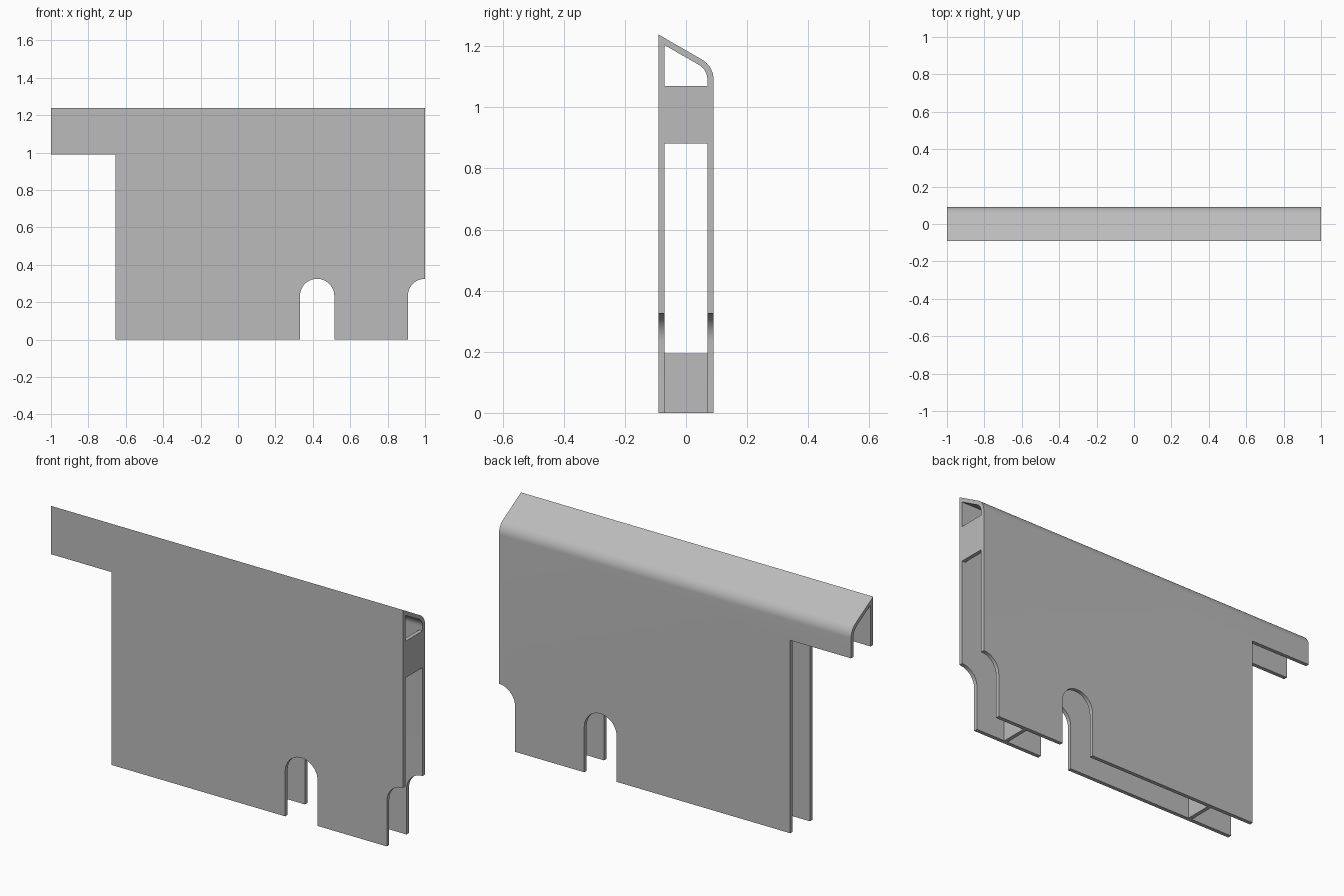
import bpy, bmesh, math
from mathutils import Vector

if "Cube" in bpy.data.objects:
    bpy.data.objects.remove(bpy.data.objects["Cube"])

grey = bpy.data.materials.new("grey")
grey.diffuse_color = (0.5, 0.5, 0.5, 1)
grey.use_nodes = True
grey.node_tree.nodes["Principled BSDF"].inputs["Base Color"].default_value = grey.diffuse_color

T = 0.02           # sheet thickness
W = 0.09           # half width
APEX = 1.238       # front top edge
SLOPE = math.radians(30)


def prism(name, pts, axis, lo, hi):
    """Extrude a 2D outline along x (points are y,z) or y (points are x,z)."""
    bm = bmesh.new()
    place = (lambda p: Vector((lo, p[0], p[1]))) if axis == "x" else (lambda p: Vector((p[0], lo, p[1])))
    face = bm.faces.new([bm.verts.new(place(p)) for p in pts])
    new = bmesh.ops.extrude_face_region(bm, geom=[face])["geom"]
    shift = Vector((hi - lo, 0, 0)) if axis == "x" else Vector((0, hi - lo, 0))
    bmesh.ops.translate(bm, verts=[v for v in new if isinstance(v, bmesh.types.BMVert)], vec=shift)
    bmesh.ops.recalc_face_normals(bm, faces=bm.faces)
    me = bpy.data.meshes.new(name)
    bm.to_mesh(me)
    bm.free()
    me.materials.append(grey)
    ob = bpy.data.objects.new(name, me)
    bpy.context.collection.objects.link(ob)
    return ob


def skin(inset, radius):
    """Section line: front wall, sloping top, rounded rear corner, rear wall."""
    y = W - inset
    top = APEX - inset * math.tan(SLOPE) - inset / math.cos(SLOPE)
    corner = top - 2 * y * math.tan(SLOPE)
    cz = corner - radius * math.tan(math.pi / 6)
    arc = []
    for i in range(13):
        a = math.radians(60 - 5 * i)
        arc.append((y - radius + radius * math.cos(a), cz + radius * math.sin(a)))
    return [(-y, 0), (-y, top)] + arc + [(y, 0)]


# Folded sheet cover
cover = prism("cover_shell", skin(0, 0.075) + skin(T, 0.055)[::-1], "x", -1, 1)


# Cutters: round-topped slots and the lower left step
def slot(cx, r=0.092, top=0.325):
    cz = top - r
    arc = [(cx + r * math.cos(math.pi * i / 24), cz + r * math.sin(math.pi * i / 24)) for i in range(25)]
    return [(cx + r, -0.1)] + arc + [(cx - r, -0.1)]


step = [(-1.1, -0.1), (-0.655, -0.1), (-0.655, 0.99), (-1.1, 0.99)]
for name, pts in (("slot_cutter", slot(0.423)), ("end_slot_cutter", slot(1.0)), ("step_cutter", step)):
    cutter = prism(name, pts, "y", -0.3, 0.3)
    cutter.hide_render = True
    bpy.context.view_layer.objects.active = cover
    mod = cover.modifiers.new(name, "BOOLEAN")
    mod.operation = "DIFFERENCE"
    mod.solver = "EXACT"
    mod.object = cutter
    bpy.ops.object.modifier_apply(modifier=mod.name)
    bpy.data.objects.remove(cutter)

bpy.ops.object.select_all(action="DESELECT")
cover.select_set(True)
bpy.context.view_layer.objects.active = cover
bpy.ops.object.shade_smooth_by_angle(angle=math.radians(30))

# Spacer plates joining the two walls
IN = W - T
for name, x, z0, z1 in (("upper_end_spacer", 1.0, 0.882, 1.07),
                        ("lower_right_spacer", 0.74, 0, 0.195),
                        ("lower_left_spacer", -0.394, 0, 0.195)):
    prism(name, [(-IN, z0), (IN, z0), (IN, z1), (-IN, z1)], "x", x - T, x)
